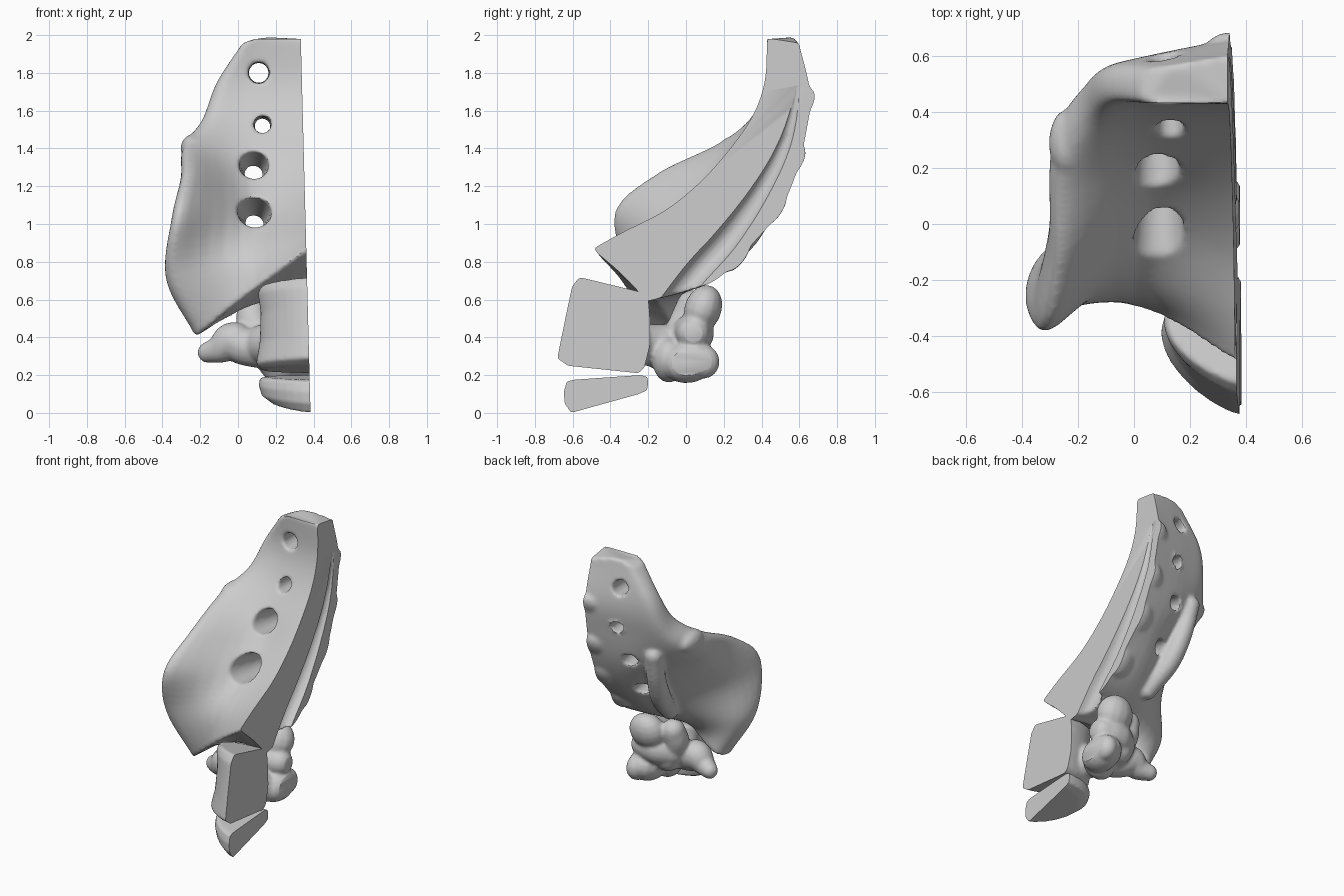
import bpy, bmesh, math
from mathutils import Vector, Matrix

if "Cube" in bpy.data.objects:
    bpy.data.objects.remove(bpy.data.objects["Cube"])

def spline(pts, n):
    """Catmull-Rom through pts, n steps per span."""
    P = [Vector(p) for p in pts]
    P = [2 * P[0] - P[1]] + P + [2 * P[-1] - P[-2]]
    out = []
    for i in range(1, len(P) - 2):
        a, b, c, d = P[i - 1:i + 3]
        for k in range(n):
            t = k / n
            out.append(0.5 * (2 * b + (c - a) * t + (2 * a - 5 * b + 4 * c - d) * t * t
                              + (3 * b - a - 3 * c + d) * t ** 3))
    return out + [P[-2]]

def loft(bm, rings):
    vs = [[bm.verts.new(p) for p in r] for r in rings]
    n = len(vs[0])
    for a, b in zip(vs, vs[1:]):
        for i in range(n):
            j = (i + 1) % n
            bm.faces.new((a[i], a[j], b[j], b[i]))
    bm.faces.new(vs[0][::-1])
    bm.faces.new(vs[-1])

# unit ball as rings, reused by every blob
BALL = [[Vector((math.sin(u) * math.cos(v), math.sin(u) * math.sin(v), math.cos(u)))
         for v in [2 * math.pi * j / 14 for j in range(14)]]
        for u in [math.pi * (i + .3) / 9.6 for i in range(10)]]

def blob(bm, c, s, rx=0):
    m = Matrix.Translation(c) @ Matrix.Rotation(math.radians(rx), 4, 'X') @ Matrix.Diagonal((*s, 1))
    loft(bm, [[m @ p for p in r] for r in BALL][::-1])

def chain(bm, pts, n=6):
    """Soft tube: overlapping balls along (x, y, z, radius) points."""
    for x, y, z, r in spline(pts, n):
        blob(bm, (x, y, z), (r, r, r))

def make(name, bm):
    bmesh.ops.recalc_face_normals(bm, faces=bm.faces[:])
    me = bpy.data.meshes.new(name)
    bm.to_mesh(me)
    bm.free()
    ob = bpy.data.objects.new(name, me)
    bpy.context.collection.objects.link(ob)
    return ob

def remesh(ob, size):
    m = ob.modifiers.new("fuse", 'REMESH')
    m.mode, m.voxel_size = 'VOXEL', size

def subtract(ob, cutter, solver):
    b = ob.modifiers.new("carve", 'BOOLEAN')
    b.object, b.operation, b.solver = cutter, 'DIFFERENCE', solver

def bake(ob):
    dg = bpy.context.evaluated_depsgraph_get()
    me = bpy.data.meshes.new_from_object(ob.evaluated_get(dg))
    ob.modifiers.clear()
    return me

def finish(ob, carve=None, size=0.012, smooth=5):
    """Fuse, carve, soften, then slice flat on the mid plane."""
    remesh(ob, size)
    if carve:
        remesh(carve, size)
        carve.data = bake(carve)
        carve.hide_render = True
        subtract(ob, carve, 'FLOAT')
        remesh(ob, size)
    s = ob.modifiers.new("soften", 'SMOOTH')
    s.factor, s.iterations = 0.5, smooth
    ob.data = bake(ob)
    if carve:
        bpy.data.objects.remove(carve)
    for solver in ('MANIFOLD', 'FLOAT'):
        subtract(ob, slicer, solver)
        me = bake(ob)
        if len(me.vertices) > 100 and max(v.co.x for v in me.vertices) < .395:
            ob.data = me
            break
    bpy.ops.object.select_all(action='DESELECT')
    ob.select_set(True)
    bpy.context.view_layer.objects.active = ob
    bpy.ops.object.shade_smooth_by_angle(angle=math.radians(42))

# slicing block: its left side is the slightly leaning mid plane
bm = bmesh.new()
bmesh.ops.create_cube(bm, size=1, matrix=Matrix.Translation((.384, 0, 0)) @ Matrix.Rotation(-.026, 4, 'Y')
                      @ Matrix.Translation((.5, 0, 1)) @ Matrix.Diagonal((1, 3, 4, 1)))
slicer = make("slice_helper", bm)
slicer.hide_render = True

# Sacrum: per section  front mid-line yz | front xyz | wing front xyz | wing back xyz | back xyz | back mid-line yz
sections = [
    (-.56, .94, .10, -.33, .67, -.20, -.22, .42, -.17, -.06, .44, .12, -.15, .58, -.22, .59),
    (-.37, 1.0, .08, -.24, .85, -.34, -.31, .74, -.32, -.10, .68, .08, .08, .68, .14, .69),
    (-.16, 1.08, .08, -.05, 1.04, -.31, -.38, 1.06, -.30, -.08, .96, .08, .27, .86, .32, .86),
    (.02, 1.20, .06, .10, 1.20, -.265, -.15, 1.27, -.26, .13, 1.18, .08, .41, 1.06, .50, 1.05),
    (.19, 1.36, .06, .23, 1.37, -.25, .18, 1.43, -.26, .36, 1.35, .05, .51, 1.25, .60, 1.26),
    (.34, 1.56, .06, .36, 1.56, -.16, .36, 1.57, -.17, .50, 1.51, .05, .57, 1.47, .66, 1.49),
    (.41, 1.75, .06, .43, 1.75, -.09, .44, 1.76, -.10, .55, 1.73, .05, .60, 1.70, .68, 1.69),
    (.43, 1.96, .16, .43, 2.01, .03, .44, 1.96, .04, .54, 1.95, .16, .57, 1.99, .62, 1.93),
]
columns = []
for s in sections:
    pts = [(.46, *s[:2]), s[2:5], s[5:8], s[8:11], s[11:14], (.46, *s[14:16])]
    columns.append(spline(pts, 6))
bm = bmesh.new()
lines = [spline(c, 6) for c in zip(*columns)]
loft(bm, list(zip(*lines)))
# side horn, rear crest swellings and rear side ridge
blob(bm, (-.24, .29, 1.40), (.065, .12, .075))
for y, z in ((.27, .84), (.46, 1.08), (.56, 1.32), (.61, 1.62)):
    blob(bm, (.34, y, z), (.09, .05, .11), rx=-35)
chain(bm, [(.02, .16, .78, .06), (-.03, .32, .94, .07), (-.06, .42, 1.12, .065), (-.08, .48, 1.32, .06)])
sacrum = make("sacrum", bm)

# carving shapes: nerve openings and the central canal
bm = bmesh.new()
for x, z, y, r, y2, z2, r2 in ((.09, 1.08, -.10, .10, .50, .98, .035), (.085, 1.33, .10, .09, .66, 1.24, .035),
                               (.13, 1.53, .27, .05, .74, 1.51, .042), (.11, 1.80, .38, .06, .74, 1.80, .05)):
    chain(bm, [(x, y, z, r), (x, (y + y2) / 2, (z + z2) / 2, (r + r2) / 2), (x, y2, z2, r2)], 10)
for x, k in ((.36, .8), (.41, 1), (.46, 1)):
    chain(bm, [(x, -.12, .53, .07 * k), (x, .05, .74, .08 * k), (x, .22, .93, .08 * k), (x, .39, 1.17, .065 * k),
               (x, .52, 1.42, .05 * k), (x, .585, 1.68, .036 * k), (x, .595, 1.93, .026 * k)], 10)
finish(sacrum, make("carve_helper", bm))

def half_oval(levels, cx=.39):
    """Rings of an oval block, blunt at the back: (front y, front z, back y, back z, x radius)."""
    rings = []
    for yf, zf, yb, zb, rx in levels:
        ring = []
        for i in range(40):
            a = 2 * math.pi * i / 40
            s = math.sin(a)
            v = ((1 - math.cos(a)) / 2) ** .65
            ring.append((cx + rx * math.copysign(abs(s) ** .9, s), yf + (yb - yf) * v, zf + (zb - zf) * v))
        rings.append(ring)
    return rings

# Lumbar vertebra: block, pedicle, side process, arch lobes
bm = bmesh.new()
loft(bm, half_oval([(-.63, .25, -.25, .21, .26), (-.685, .29, -.22, .24, .295), (-.665, .40, -.19, .36, .275),
                    (-.635, .55, -.19, .52, .27), (-.61, .67, -.20, .61, .285), (-.57, .72, -.24, .64, .27)]))
chain(bm, [(.22, -.28, .36, .11), (.14, -.14, .36, .11), (.14, 0, .36, .10)])
chain(bm, [(.16, -.14, .34, .11), (.04, -.10, .35, .10), (-.03, -.08, .38, .10), (-.09, -.07, .34, .075), (-.16, -.04, .32, .055)])
chain(bm, [(.14, -.04, .36, .10), (.08, .0, .48, .09), (.08, .03, .57, .08)])
chain(bm, [(.12, .0, .40, .10), (.20, .04, .42, .11), (.30, .04, .42, .09)])
blob(bm, (.24, .09, .55), (.13, .10, .13), rx=-20)
blob(bm, (.29, .02, .27), (.12, .15, .11), rx=14)
blob(bm, (.32, .09, .27), (.07, .09, .09))
blob(bm, (.22, -.09, .28), (.12, .09, .12))
vertebra = make("lumbar_vertebra", bm)
bm = bmesh.new()
chain(bm, [(.44, -.14, .53, .06), (.28, -.14, .53, .055)], 6)
finish(vertebra, make("carve_helper", bm), 0.010)

# Lower wedge-shaped disc piece
bm = bmesh.new()
loft(bm, half_oval([(-.61, .0, -.25, .10, .22), (-.645, .05, -.205, .12, .265), (-.65, .11, -.20, .165, .28),
                    (-.635, .165, -.205, .19, .275), (-.60, .175, -.24, .20, .25)]))
finish(make("disc_piece", bm), None, 0.009, 3)
bpy.data.objects.remove(slicer)
